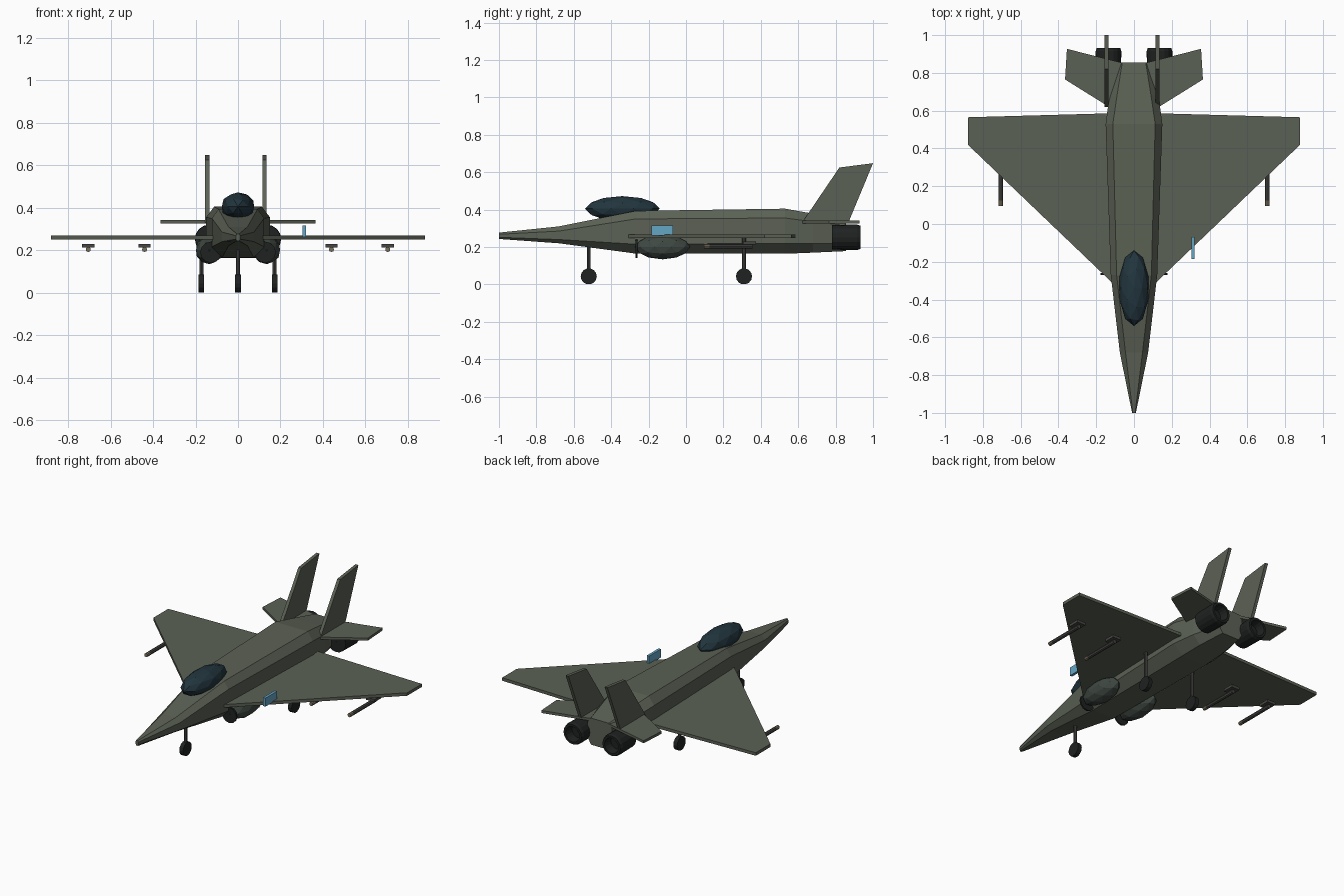
import bpy, bmesh, math
from mathutils import Matrix

if "Cube" in bpy.data.objects:
    bpy.data.objects.remove(bpy.data.objects["Cube"])


def material(name, rgb):
    m = bpy.data.materials.new(name)
    m.diffuse_color = (*rgb, 1)
    m.use_nodes = True
    m.node_tree.nodes["Principled BSDF"].inputs["Base Color"].default_value = m.diffuse_color
    return m


GREEN = material("green_paint", (0.105, 0.12, 0.09))
DARK = material("dark_metal", (0.014, 0.016, 0.016))
GLASS = material("canopy_glass", (0.016, 0.036, 0.048))
POD = material("pod_paint", (0.05, 0.065, 0.055))
BLUE = material("blue_panel", (0.13, 0.38, 0.56))
GREY = material("strut_metal", (0.06, 0.06, 0.055))
TAN = material("seeker_tan", (0.2, 0.17, 0.11))


def finish(name, bm, mat):
    bmesh.ops.recalc_face_normals(bm, faces=bm.faces)
    me = bpy.data.meshes.new(name)
    bm.to_mesh(me)
    bm.free()
    me.materials.append(mat)
    ob = bpy.data.objects.new(name, me)
    bpy.context.collection.objects.link(ob)
    return ob


def loft(name, rings, mat, closed=False):
    """Skin a list of point rings; cap the ends, or join last to first."""
    bm = bmesh.new()
    vs = [[bm.verts.new(p) for p in r] for r in rings]
    n = len(vs[0])
    for a, b in list(zip(vs, vs[1:])) + ([(vs[-1], vs[0])] if closed else []):
        for i in range(n):
            bm.faces.new((a[i], a[(i + 1) % n], b[(i + 1) % n], b[i]))
    if not closed:
        bm.faces.new(vs[0])
        bm.faces.new(vs[-1])
    return finish(name, bm, mat)


def box(name, lo, hi, mat):
    ring = lambda z: [(lo[0], lo[1], z), (hi[0], lo[1], z), (hi[0], hi[1], z), (lo[0], hi[1], z)]
    return loft(name, [ring(lo[2]), ring(hi[2])], mat)


def rod(name, centre, axis, r, length, mat, segs=12):
    bm = bmesh.new()
    rot = {"X": Matrix.Rotation(math.pi / 2, 4, "Y"),
           "Y": Matrix.Rotation(math.pi / 2, 4, "X"), "Z": Matrix()}[axis]
    bmesh.ops.create_cone(bm, cap_ends=True, segments=segs, radius1=r, radius2=r,
                          depth=length, matrix=Matrix.Translation(centre) @ rot)
    return finish(name, bm, mat)


def blob(name, centre, size, mat):
    bm = bmesh.new()
    bmesh.ops.create_icosphere(bm, subdivisions=2, radius=1,
                               matrix=Matrix.Translation(centre) @ Matrix.Diagonal((*size, 1)))
    return finish(name, bm, mat)


# Fuselage: y, top half width, side half width, bottom half width, z top, shoulder, lower side, bottom
sections = [(-1.0, .006, .010, .006, .277, .268, .252, .243),
            (-.68, .045, .075, .045, .310, .285, .240, .220),
            (-.27, .092, .123, .075, .393, .350, .215, .165),
            (.53, .112, .150, .085, .405, .355, .220, .164),
            (.68, .090, .130, .080, .378, .335, .220, .170),
            (.855, .062, .085, .060, .345, .315, .220, .178)]
rings = []
for y, t, s, b, zt, zs, zl, zb in sections:
    half = [(t, zt), (s, zs), (s, zl), (b, zb)]
    rings.append([(x, y, z) for x, z in half] + [(-x, y, z) for x, z in reversed(half)])
loft("fuselage", rings, GREEN)

# Canopy
blob("canopy", (0, -.34, .405), (.08, .2, .067), GLASS)

wing = [(.09, -.335), (.88, .42), (.88, .565), (.09, .587)]
tail = [(.10, .60), (.365, .765), (.355, .927), (.05, .85)]
fin = [(.62, .33), (.82, .625), (1.0, .648), (.87, .335)]

for side, s in (("right", 1), ("left", -1)):
    # Wing and tailplane
    for name, plan, z0, z1 in (("wing", wing, .249, .268), ("tailplane", tail, .325, .341)):
        loft(f"{side}_{name}", [[(s * x, y, z) for x, y in plan] for z in (z0, z1)], GREEN)

    # Vertical fin
    x0 = s * .135 - .02
    loft(f"{side}_fin", [[(x, y, z) for y, z in fin] for x in (x0, x0 + .02)], GREEN)

    # Intake pod and lip
    blob(f"{side}_intake_pod", (s * .135, -.125, .2), (.066, .148, .066), POD)
    rod(f"{side}_intake_lip", (s * .128, -.265, .19), "Y", .05, .01, DARK)

    # Hollow engine nozzle
    prof = [(.066, .78), (.068, .915), (.062, .932), (.048, .932), (.040, .88), (.002, .88), (.002, .78)]
    cx, cz, n = s * .135, .252, 16
    loft(f"{side}_nozzle",
         [[(cx + r * math.cos(a), y, cz + r * math.sin(a)) for r, y in prof]
          for a in (2 * math.pi * i / n for i in range(n))], DARK, closed=True)

    # Main landing gear
    rod(f"{side}_main_strut", (s * .172, .31, .15), "Z", .010, .21, GREY, 8)
    rod(f"{side}_main_wheel", (s * .172, .31, .043), "X", .043, .026, DARK, 14)

    # Missiles with tail fins
    for tag, x in (("inner", .44), ("outer", .705)):
        rod(f"{side}_{tag}_missile", (s * x, .24, .203), "Y", .012, .23, GREY, 8)
        rod(f"{side}_{tag}_missile_nose", (s * x, .11, .203), "Y", .012, .03, TAN, 8)
        box(f"{side}_{tag}_missile_fins", (s * x - .029, .305, .213), (s * x + .029, .375, .23), GREY)

# Nose landing gear
rod("nose_strut", (0, -.52, .13), "Z", .010, .17, GREY, 8)
rod("nose_wheel", (0, -.52, .043), "X", .043, .026, DARK, 14)

# Blue panel on the right wing's leading edge
box("wing_panel", (.304, -.185, .262), (.32, -.07, .315), BLUE)
